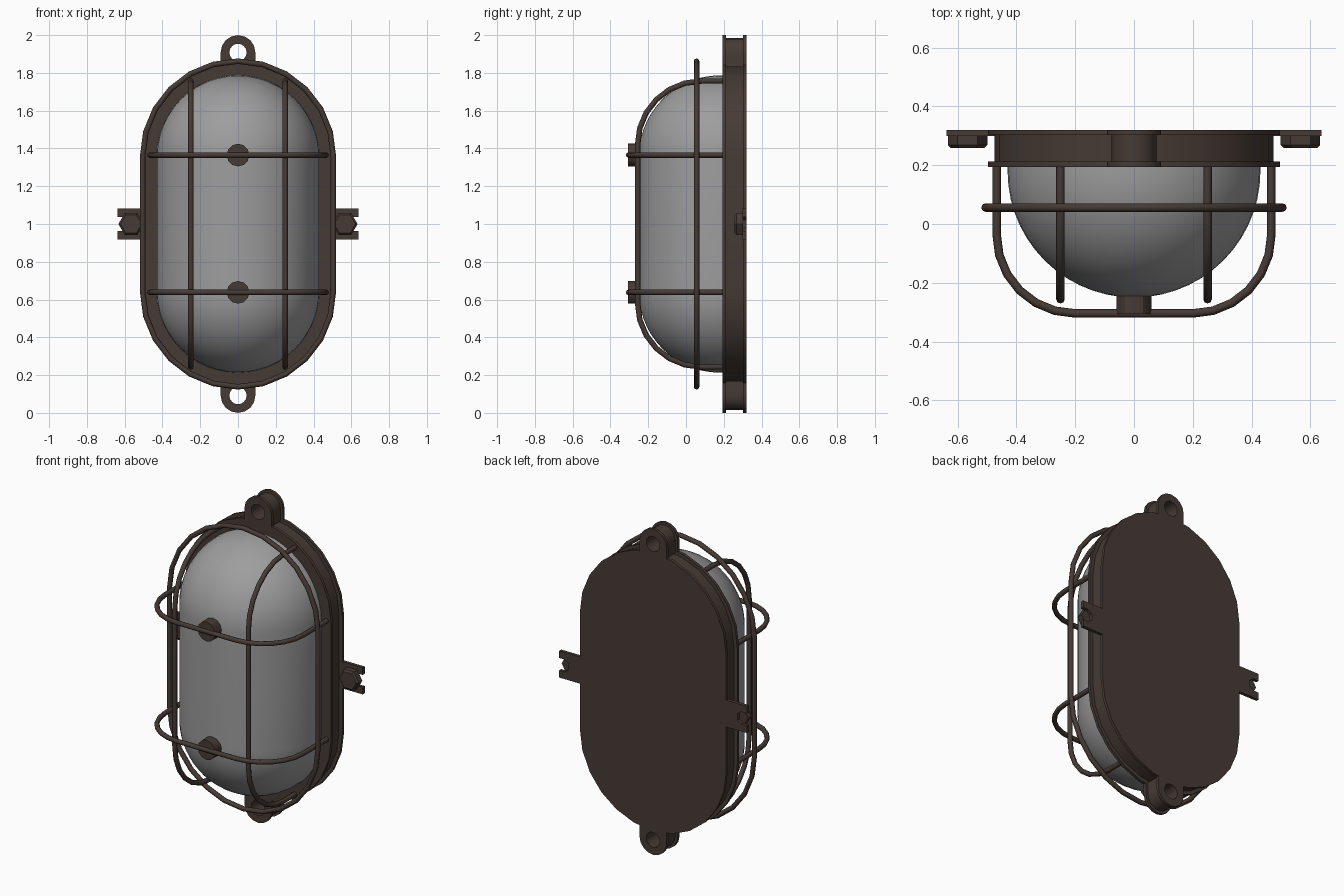
import bpy, bmesh, math
from mathutils import Vector

if "Cube" in bpy.data.objects:
    bpy.data.objects.remove(bpy.data.objects["Cube"])

S = 0.357          # half length of the straight sides
Z0 = 1.0           # middle height


def material(name, rgb):
    m = bpy.data.materials.new(name)
    m.diffuse_color = (*rgb, 1)
    m.use_nodes = True
    m.node_tree.nodes["Principled BSDF"].inputs["Base Color"].default_value = m.diffuse_color
    return m


BRONZE = material("dark bronze", (0.062, 0.043, 0.035))
GLASS = material("frosted grey glass", (0.34, 0.34, 0.345))


def finish(bm, name, mat, angle=30):
    bmesh.ops.remove_doubles(bm, verts=bm.verts, dist=1e-5)
    bmesh.ops.recalc_face_normals(bm, faces=bm.faces)
    me = bpy.data.meshes.new(name)
    bm.to_mesh(me)
    bm.free()
    ob = bpy.data.objects.new(name, me)
    bpy.context.collection.objects.link(ob)
    me.materials.append(mat)
    bpy.ops.object.select_all(action='DESELECT')
    ob.select_set(True)
    bpy.context.view_layer.objects.active = ob
    bpy.ops.object.shade_smooth_by_angle(angle=math.radians(angle))
    return ob


def stadium(r, n=12):
    """Upright pill outline as (x, z) points."""
    pts = []
    for k in (0, 1):
        for i in range(n + 1):
            a = math.pi * (k + i / n)
            pts.append((r * math.cos(a), Z0 + (S, -S)[k] + r * math.sin(a)))
    return pts


def slab(name, pts, y0, y1):
    """Extrude an (x, z) outline from y0 to y1."""
    bm = bmesh.new()
    f = bm.faces.new([bm.verts.new((x, y0, z)) for x, z in pts])
    g = bmesh.ops.extrude_face_region(bm, geom=[f])['geom']
    bmesh.ops.translate(bm, vec=(0, y1 - y0, 0),
                        verts=[v for v in g if isinstance(v, bmesh.types.BMVert)])
    return finish(bm, name, BRONZE)


def ear(name, r, hole, y0, y1, side, n=16):
    """Rounded lug with a hole, its foot running into the housing."""
    bm = bmesh.new()
    loops = []
    for rad, y, foot in ((r, y0, 1), (hole, y0, 0), (hole, y1, 0), (r, y1, 1)):
        loop = []
        for i in range(n):
            a = 2 * math.pi * i / n
            x, z = rad * math.cos(a), rad * math.sin(a)
            if foot and z < -1e-6:                  # square lower half
                m = max(abs(math.cos(a)), abs(math.sin(a)))
                x, z = x / m, z / m
            loop.append(bm.verts.new((x, y, Z0 + side * (0.908 + z))))
        loops.append(loop)
    for k in range(4):
        a, b = loops[k], loops[(k + 1) % 4]
        for i in range(n):
            j = (i + 1) % n
            bm.faces.new((a[i], a[j], b[j], b[i]))
    return finish(bm, name, BRONZE)


def lathe_prism(name, x, z, rings, n, turn=0.0):
    """Stack of (radius, y) rings along y, capped at both ends."""
    bm = bmesh.new()
    loops = [[bm.verts.new((x + r * math.cos(turn + 2 * math.pi * i / n), y,
                            z + r * math.sin(turn + 2 * math.pi * i / n)))
              for i in range(n)] for r, y in rings]
    for a, b in zip(loops, loops[1:]):
        for i in range(n):
            j = (i + 1) % n
            bm.faces.new((a[i], a[j], b[j], b[i]))
    bm.faces.new(loops[0])
    bm.faces.new(loops[-1])
    return finish(bm, name, BRONZE)


def wire(name, pts, closed=False, r=0.0145):
    """Round bar along a path."""
    cu = bpy.data.curves.new(name, 'CURVE')
    cu.dimensions = '3D'
    cu.bevel_depth, cu.bevel_resolution, cu.use_fill_caps = r, 2, True
    sp = cu.splines.new('POLY')
    sp.points.add(len(pts) - 1)
    for p, co in zip(sp.points, pts):
        p.co = (*co, 1)
    sp.use_cyclic_u = closed
    ob = bpy.data.objects.new(name, cu)
    bpy.context.collection.objects.link(ob)
    cu.materials.append(BRONZE)
    bpy.ops.object.select_all(action='DESELECT')
    ob.select_set(True)
    bpy.context.view_layer.objects.active = ob
    bpy.ops.object.convert(target='MESH')
    bpy.ops.object.shade_smooth_by_angle(angle=math.radians(50))


def arch(half, depth, flat, n=6):
    """Hoop profile (u, y): straight legs, rounded corners, flat front."""
    start, side = 0.2, []
    cy = depth + (half - flat)
    for i in range(n + 1):
        a = math.pi / 2 * i / n
        side.append((flat + (half - flat) * math.cos(a), cy - (cy - depth) * math.sin(a)))
    right = [(half, start)] + side
    return right + [(-u, y) for u, y in reversed(right)]


# housing: two rims with a narrower body between, plus lugs top and bottom
LAYERS = (("front_rim", 0.497, 0.092, 0.194, 0.212),
          ("body", 0.475, 0.076, 0.212, 0.303),
          ("back_plate", 0.497, 0.092, 0.303, 0.32))
for name, r, er, y0, y1 in LAYERS:
    slab("housing_" + name, stadium(r), y0, y1)
    for side, word in ((1, "top"), (-1, "bottom")):
        ear(f"{word}_lug_{name}", er, 0.046, y0, y1, side)

# glass dome: pill outline shrinking along a quarter circle
bm = bmesh.new()
R, CY, STEPS = 0.43, 0.18, 14
prev = [bm.verts.new((x, 0.2, z)) for x, z in stadium(R, 24)]
for k in range(STEPS + 1):
    a = math.pi / 2 * k / STEPS
    r = max(R * math.cos(a), 0.0005)
    loop = [bm.verts.new((x, CY - R * math.sin(a), z)) for x, z in stadium(r, 24)]
    for i in range(len(loop)):
        j = (i + 1) % len(loop)
        bm.faces.new((prev[i], prev[j], loop[j], loop[i]))
    prev = loop
bm.faces.new(prev)
finish(bm, "glass_dome", GLASS, 40)

# guard cage: two upright hoops, two cross hoops, one surrounding ring
for x, word in ((-0.25, "left"), (0.25, "right")):
    wire(f"{word}_upright_bar", [(x, y, Z0 + u) for u, y in arch(0.757, -0.256, 0.42)])
for z, word in ((1.365, "upper"), (0.638, "lower")):
    wire(f"{word}_cross_bar", [(u, y, z) for u, y in arch(0.467, -0.304, 0.2)])
    # boss joining the cross bar to the glass
    lathe_prism(f"{word}_boss", 0, z, [(0.06, -0.306), (0.06, -0.235)], 12)
wire("guard_ring", [(x, 0.056, z) for x, z in stadium(0.505)], closed=True)

# side mounting tabs, slotted at the end, each with a hex bolt
for s, word in ((-1, "left"), (1, "right")):
    top = [(0.45, 0.082), (0.637, 0.082), (0.637, 0.038), (0.6, 0.038), (0.575, 0.02)]
    outline = [(s * x, Z0 + z) for x, z in top] + [(s * x, Z0 - z) for x, z in reversed(top)]
    slab(f"{word}_mounting_tab", outline, 0.3, 0.32)
    lathe_prism(f"{word}_bolt", s * 0.566, Z0,
                [(0.056, 0.258), (0.067, 0.268), (0.067, 0.302)], 6)
